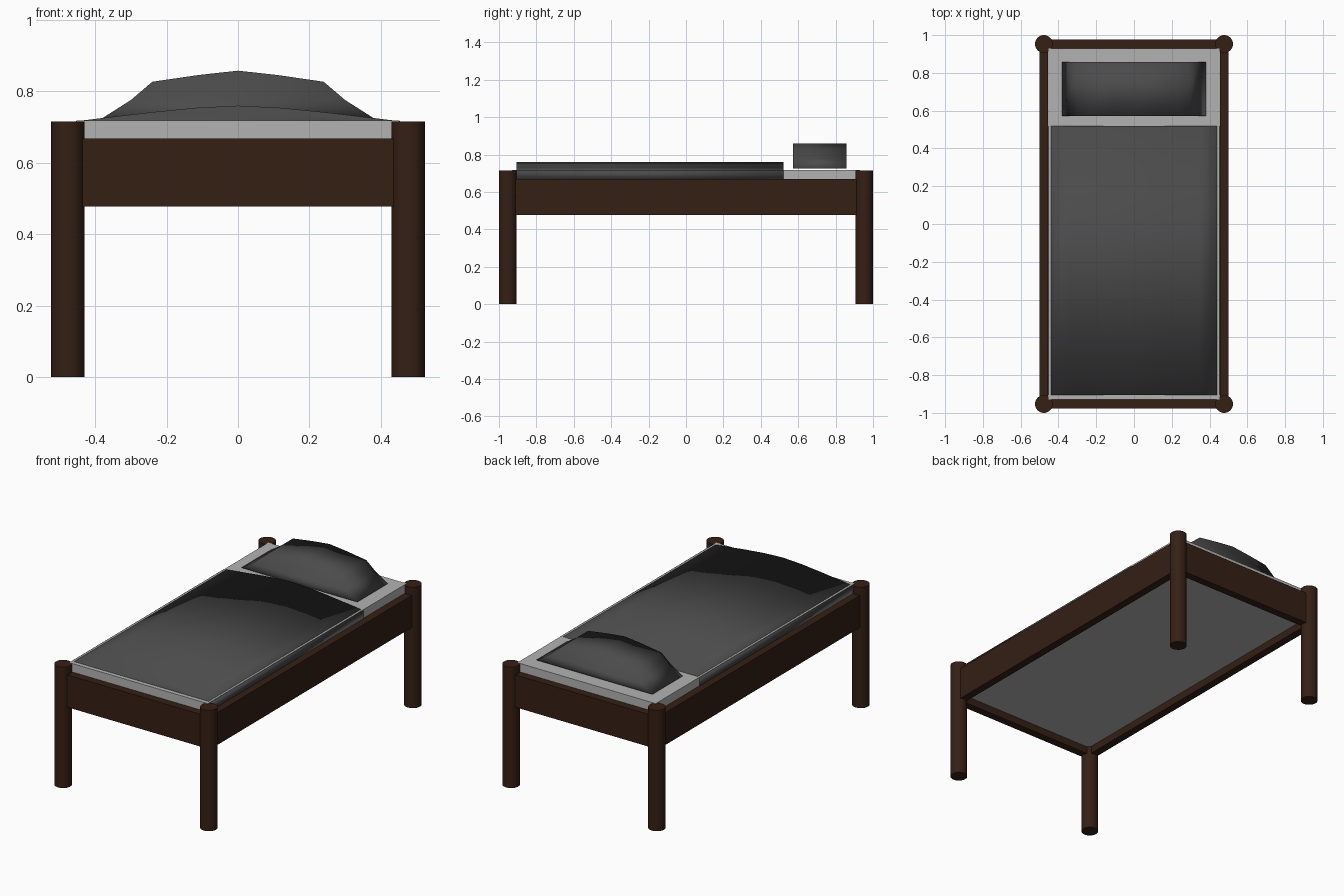
import bpy, bmesh

if "Cube" in bpy.data.objects:
    bpy.data.objects.remove(bpy.data.objects["Cube"])


def material(name, rgb):
    m = bpy.data.materials.new(name)
    m.diffuse_color = (*rgb, 1)
    m.use_nodes = True
    m.node_tree.nodes["Principled BSDF"].inputs["Base Color"].default_value = m.diffuse_color
    return m


WOOD = material("dark_wood", (0.035, 0.014, 0.007))
CLOTH = material("dark_cloth", (0.07, 0.07, 0.07))
SHEET = material("light_sheet", (0.45, 0.45, 0.45))


def box(name, lo, hi, mat):
    bpy.ops.mesh.primitive_cube_add(size=1, location=[(a + b) / 2 for a, b in zip(lo, hi)])
    o = bpy.context.object
    o.name = name
    o.scale = [b - a for a, b in zip(lo, hi)]
    bpy.ops.object.transform_apply(location=False, rotation=False, scale=True)
    o.data.materials.append(mat)
    return o


def arched_prism(name, half, y0, y1, mat):
    """Mirror a half profile (x, z), centre point last, and extrude it along y."""
    profile = [(-x, z) for x, z in half] + [(x, z) for x, z in half[-2::-1]]
    bm = bmesh.new()
    face = bm.faces.new([bm.verts.new((x, y0, z)) for x, z in profile])
    ext = bmesh.ops.extrude_face_region(bm, geom=[face], use_keep_orig=True)
    for v in ext["geom"]:
        if isinstance(v, bmesh.types.BMVert):
            v.co.y = y1
    bmesh.ops.recalc_face_normals(bm, faces=bm.faces)
    mesh = bpy.data.meshes.new(name)
    bm.to_mesh(mesh)
    bm.free()
    mesh.materials.append(mat)
    o = bpy.data.objects.new(name, mesh)
    bpy.context.collection.objects.link(o)
    for p in mesh.polygons:
        p.use_smooth = True
    return o


# Round corner legs
for sx, side in ((-1, "left"), (1, "right")):
    for sy, end in ((-1, "front"), (1, "back")):
        bpy.ops.mesh.primitive_cylinder_add(vertices=32, radius=0.047, depth=0.715,
                                            location=(sx * 0.477, sy * 0.953, 0.3575))
        leg = bpy.context.object
        leg.name = f"{end}_{side}_leg"
        leg.data.materials.append(WOOD)
        bpy.ops.object.shade_smooth_by_angle()

# Frame rails between the legs
for s, side, end in ((-1, "left", "front"), (1, "right", "back")):
    x = sorted((s * 0.454, s * 0.5))
    y = sorted((s * 0.93, s * 0.976))
    box(f"{side}_rail", (x[0], -0.953, 0.477), (x[1], 0.953, 0.668), WOOD)
    box(f"{end}_rail", (-0.477, y[0], 0.477), (0.477, y[1], 0.668), WOOD)

# Mattress
box("mattress", (-0.453, -0.93, 0.52), (0.453, 0.93, 0.718), SHEET)

# Blanket, gently arched and tucked over the mattress sides
arched_prism("blanket", [(0.457, 0.668), (0.457, 0.716), (0.35, 0.729),
                         (0.24, 0.742), (0.12, 0.754), (0, 0.76)], -0.905, 0.52, CLOTH)

# Pillow
arched_prism("pillow", [(0.38, 0.725), (0.30, 0.776), (0.24, 0.827),
                        (0.11, 0.846), (0, 0.858)], 0.573, 0.857, CLOTH)
